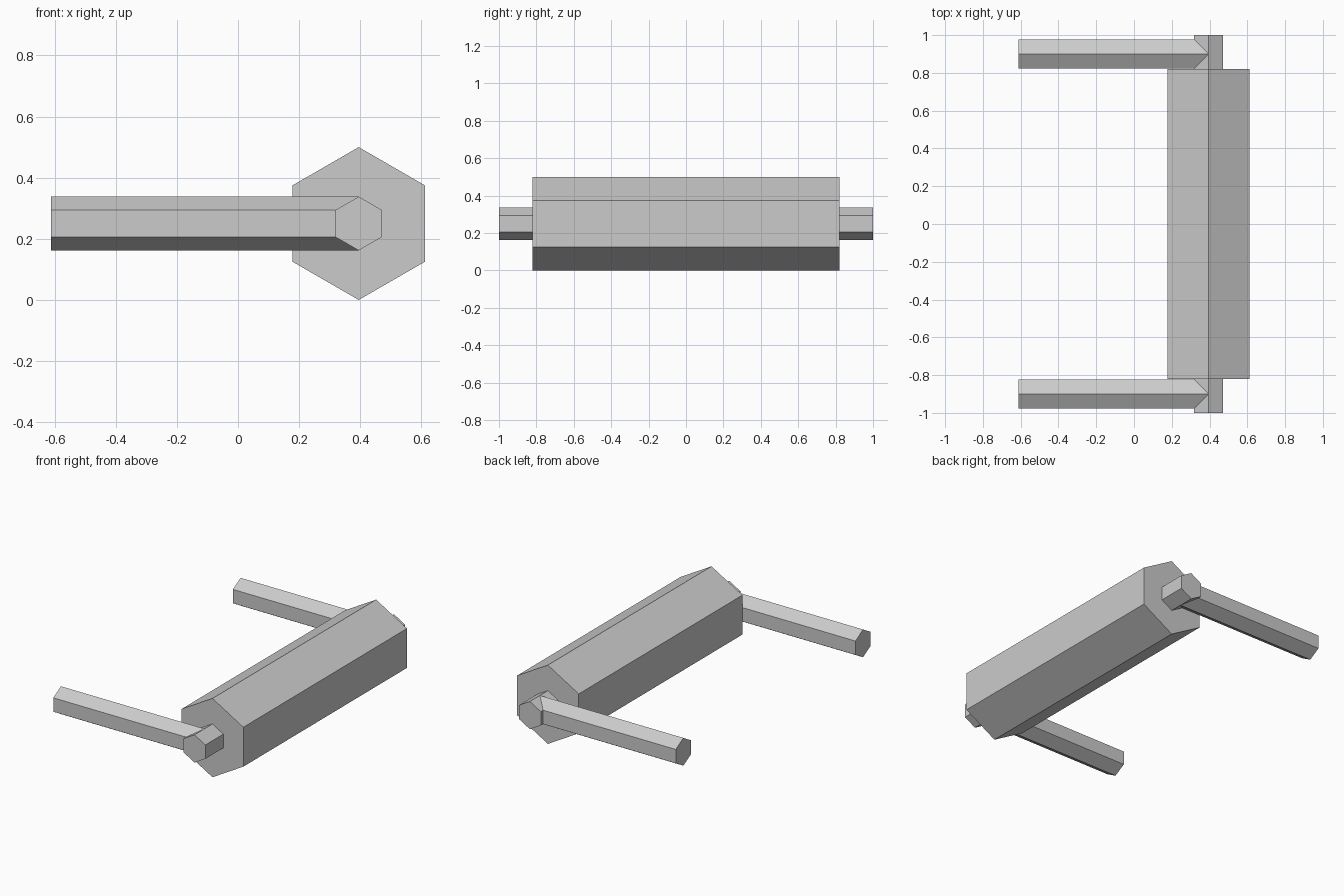
import bpy
from math import pi
from mathutils import Matrix

cube = bpy.data.objects.get("Cube")
if cube:
    bpy.data.objects.remove(cube, do_unlink=True)

# Single plain grey
grey = bpy.data.materials.new("plain grey")
grey.use_nodes = True
colour = (0.6, 0.6, 0.6, 1)
grey.diffuse_color = colour
grey.node_tree.nodes["Principled BSDF"].inputs["Base Color"].default_value = colour

AXIS_X, AXIS_Z = 0.395, 0.25
ROD_RADIUS = 0.088
ARM_START, ARM_END = -0.612, AXIS_X


def hex_bar(name, radius, length, centre, axis):
    """Six-sided bar along X or Y with a ridge pointing straight up."""
    bpy.ops.mesh.primitive_cylinder_add(vertices=6, radius=radius, depth=length)
    bar = bpy.context.object
    bar.name = name
    if axis == 'Y':
        turn = Matrix.Rotation(pi / 2, 4, 'X')
    else:
        turn = Matrix.Rotation(pi / 2, 4, 'Y') @ Matrix.Rotation(pi / 2, 4, 'Z')
    bar.data.transform(turn)
    bar.location = centre
    bar.data.materials.append(grey)
    return bar


# Roller drum and the axle running through it
hex_bar("roller", 0.25, 1.64, (AXIS_X, 0, AXIS_Z), 'Y')
hex_bar("axle", ROD_RADIUS, 2.0, (AXIS_X, 0, AXIS_Z), 'Y')

# Side arms reaching from the axle ends
for name, side in (("front_arm", -1), ("back_arm", 1)):
    hex_bar(name, ROD_RADIUS, ARM_END - ARM_START,
            ((ARM_START + ARM_END) / 2, side * 0.9, AXIS_Z), 'X')
